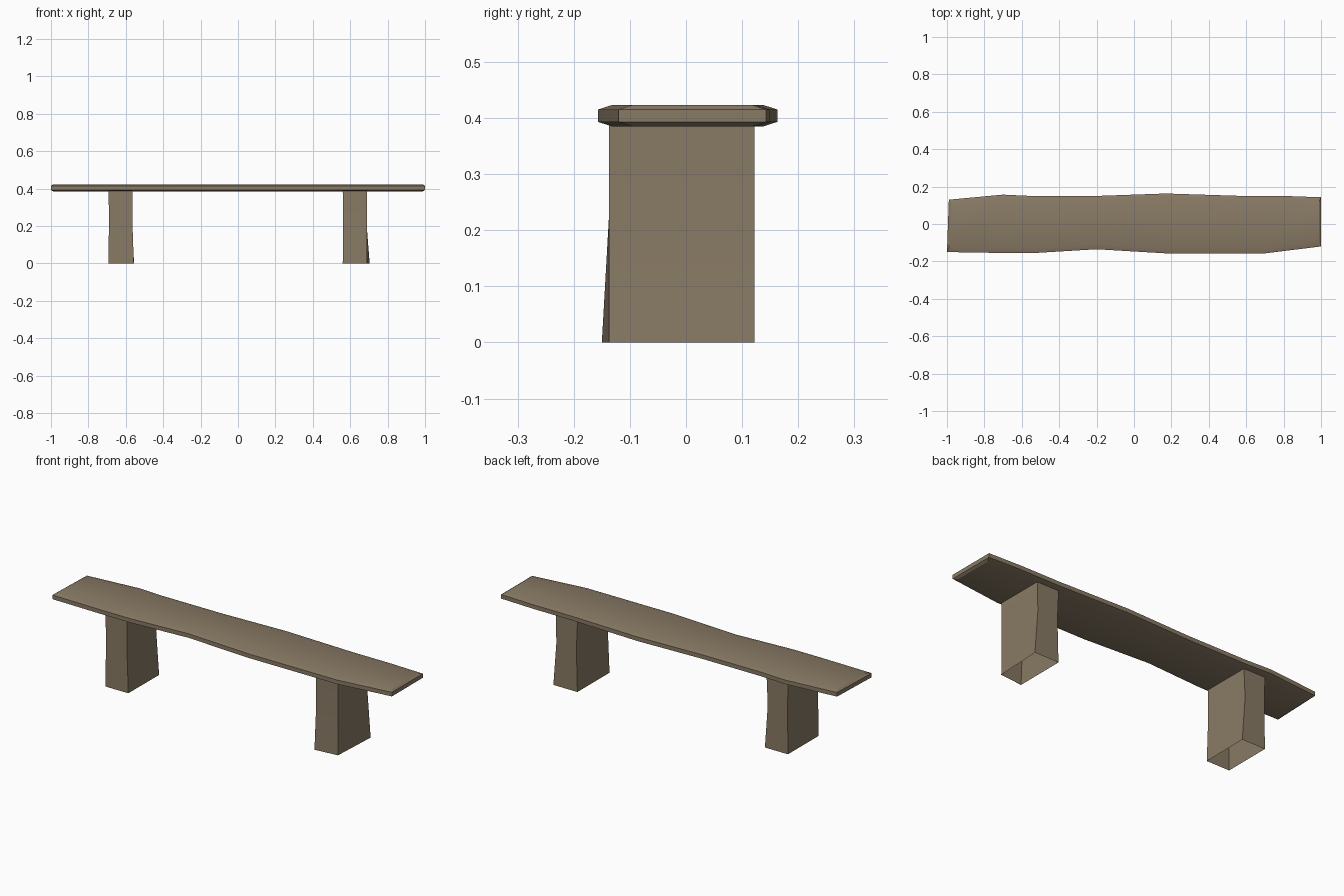
import bpy, bmesh, math

if "Cube" in bpy.data.objects:
    bpy.data.objects.remove(bpy.data.objects["Cube"])

wood = bpy.data.materials.new("weathered_wood")
wood.diffuse_color = (0.25, 0.195, 0.13, 1)
wood.use_nodes = True
wood.node_tree.nodes["Principled BSDF"].inputs["Base Color"].default_value = wood.diffuse_color


def finish(name, bm):
    bmesh.ops.recalc_face_normals(bm, faces=bm.faces)
    me = bpy.data.meshes.new(name)
    bm.to_mesh(me)
    bm.free()
    me.materials.append(wood)
    ob = bpy.data.objects.new(name, me)
    bpy.context.collection.objects.link(ob)
    bpy.ops.object.select_all(action='DESELECT')
    ob.select_set(True)
    bpy.context.view_layer.objects.active = ob
    bpy.ops.object.shade_smooth_by_angle(angle=math.radians(30))


# Seat plank: cross-sections given as front x, front y, back x, back y
stations = [(-1, -.15, -.99, .13), (-.7, -.155, -.7, .157), (-.53, -.155, -.55, .15),
            (-.2, -.135, -.2, .15), (.17, -.157, .17, .163), (.58, -.157, .58, .15),
            (.7, -.157, .8, .15), (1, -.12, 1, .143)]
Z0, Z1, Z2, Z3 = .385, .393, .415, .423
IN_Y, IN_X = .025, .012

bm = bmesh.new()
rings = []
for i, (xf, yf, xb, yb) in enumerate(stations):
    dx = IN_X if i == 0 else -IN_X if i == len(stations) - 1 else 0
    f_in, b_in = (xf + dx, yf + IN_Y), (xb + dx, yb - IN_Y)
    f, b = (xf, yf), (xb, yb)
    pts = [(*f_in, Z3), (*b_in, Z3), (*b, Z2), (*b, Z1),
           (*b_in, Z0), (*f_in, Z0), (*f, Z1), (*f, Z2)]
    rings.append([bm.verts.new(p) for p in pts])
for r, s in zip(rings, rings[1:]):
    for k in range(8):
        n = (k + 1) % 8
        bm.faces.new((r[k], r[n], s[n], s[k]))
for r in (rings[0], rings[-1]):  # chamfered ends
    for q in ((0, 1, 2, 7), (7, 2, 3, 6), (6, 3, 4, 5)):
        bm.faces.new([r[k] for k in q])
finish("seat_plank", bm)


# Legs: hollow four-sided posts, open below, slightly flared at the foot
def leg(name, foot, mid, top):
    bm = bmesh.new()
    loops = [[bm.verts.new((x, y, z)) for x, y in pts]
             for pts, z in ((foot, 0), (mid, .23), (top, .388))]
    for a, b in zip(loops, loops[1:]):
        for k in range(4):
            n = (k + 1) % 4
            bm.faces.new((a[k], a[n], b[n], b[k]))
    finish(name, bm)


leg("left_leg",
    [(-.693, -.137), (-.557, -.137), (-.555, .122), (-.692, .122)],
    [(-.69, -.137), (-.565, -.137), (-.572, .122), (-.69, .122)],
    [(-.692, -.137), (-.565, -.137), (-.565, .122), (-.692, .122)])
leg("right_leg",
    [(.56, -.15), (.691, -.137), (.704, .122), (.561, .122)],
    [(.561, -.137), (.69, -.137), (.686, .122), (.567, .122)],
    [(.56, -.137), (.69, -.137), (.69, .122), (.56, .122)])
